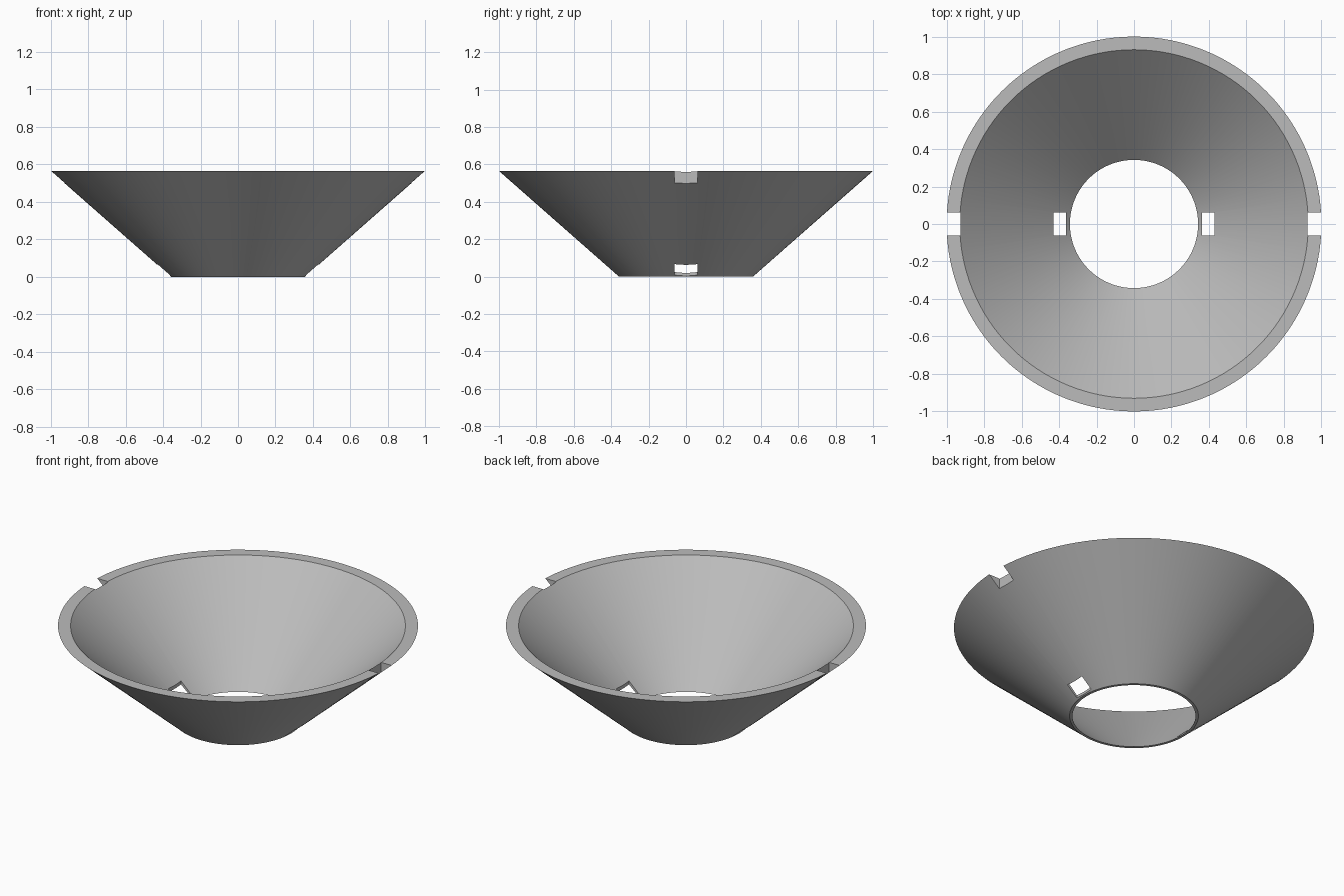
import bpy, bmesh, math
from mathutils import Matrix, Vector

default = bpy.data.objects.get("Cube")
if default:
    bpy.data.objects.remove(default, do_unlink=True)

HEIGHT = 0.565
SEGMENTS = 128

grey = bpy.data.materials.new("plain grey")
grey.use_nodes = True
colour = (0.50, 0.50, 0.50, 1)
grey.diffuse_color = colour
grey.node_tree.nodes["Principled BSDF"].inputs["Base Color"].default_value = colour


def make_object(name, bm):
    bmesh.ops.recalc_face_normals(bm, faces=bm.faces)
    mesh = bpy.data.meshes.new(name)
    bm.to_mesh(mesh)
    bm.free()
    mesh.materials.append(grey)
    obj = bpy.data.objects.new(name, mesh)
    bpy.context.collection.objects.link(obj)
    return obj


def add_box(bm, x0, x1, half_width, z0, z1):
    size = Vector((x1 - x0, 2 * half_width, z1 - z0))
    centre = Vector(((x0 + x1) / 2, 0, (z0 + z1) / 2))
    bmesh.ops.create_cube(bm, size=1, matrix=Matrix.Translation(centre) @ Matrix.Diagonal(size).to_4x4())


# Conical shell: four-point wall profile spun around z
bm = bmesh.new()
profile = [(0.342, 0), (0.358, 0), (1.0, HEIGHT), (0.93, HEIGHT)]
rings = []
for i in range(SEGMENTS):
    a = math.tau * i / SEGMENTS
    rings.append([bm.verts.new((r * math.cos(a), r * math.sin(a), z)) for r, z in profile])
for i, ring in enumerate(rings):
    following = rings[(i + 1) % SEGMENTS]
    for j in range(4):
        k = (j + 1) % 4
        bm.faces.new((ring[j], following[j], following[k], ring[k]))
shell = make_object("conical_shell", bm)

# Upright slots on both sides: rim notches and lower holes
bm = bmesh.new()
for side in (-1, 1):
    add_box(bm, *sorted((side * 0.925, side * 1.1)), 0.062, 0.3, 0.7)
    add_box(bm, *sorted((side * 0.363, side * 0.43)), 0.062, -0.1, 0.2)
cutter = make_object("slot_cutter", bm)
cutter.hide_render = True

cut = shell.modifiers.new("slots", "BOOLEAN")
cut.operation = "DIFFERENCE"
cut.solver = "EXACT"
cut.object = cutter

bpy.ops.object.select_all(action="DESELECT")
shell.select_set(True)
bpy.context.view_layer.objects.active = shell
bpy.ops.object.modifier_apply(modifier=cut.name)
bpy.data.objects.remove(cutter, do_unlink=True)
bpy.ops.object.shade_smooth_by_angle(angle=math.radians(30))
